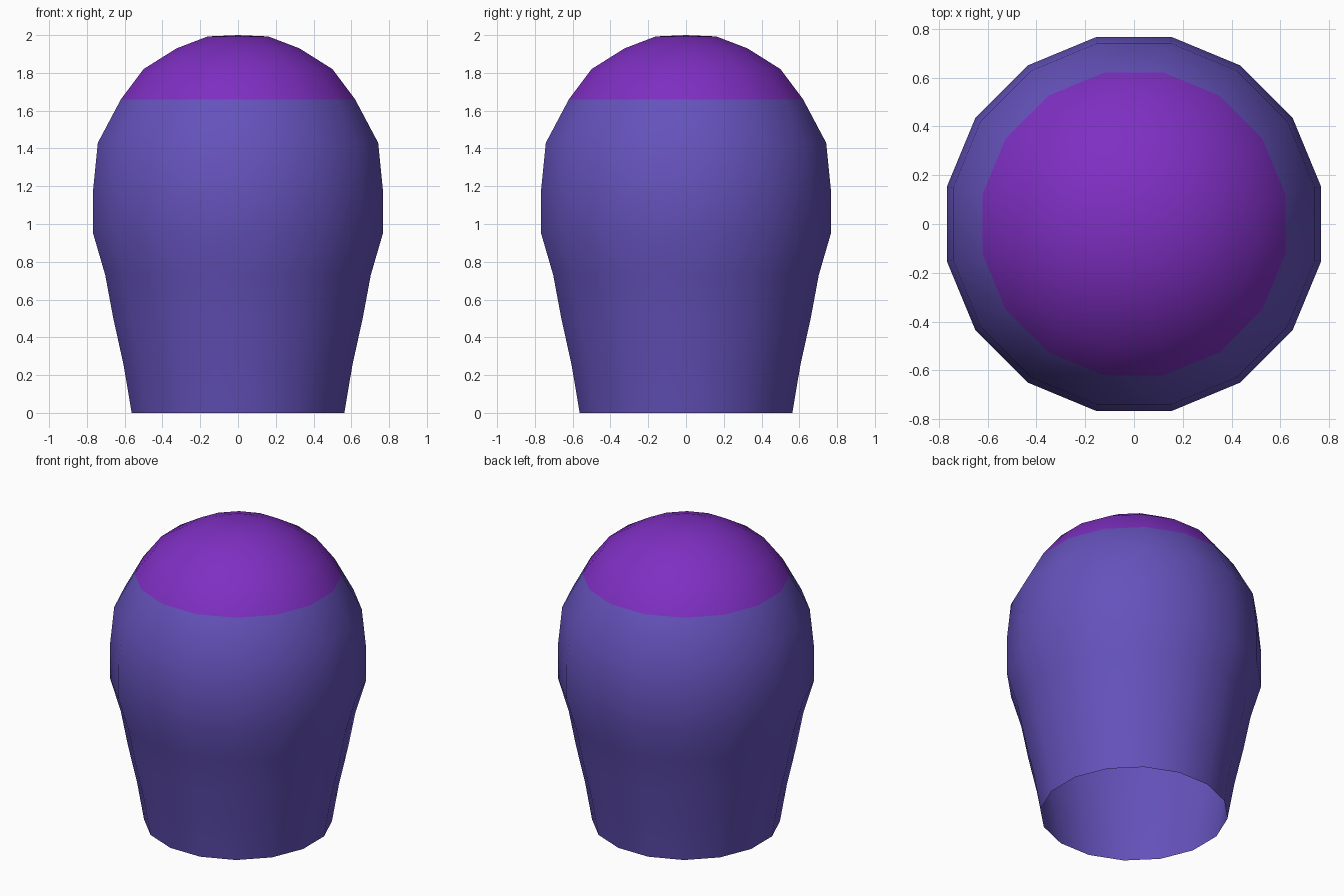
import bpy, bmesh, math

if "Cube" in bpy.data.objects:
    bpy.data.objects.remove(bpy.data.objects["Cube"])

SIDES = 16
CAP_Z = 1.66  # colour border height

# Silhouette half-widths (to the flat of the polygon) and heights
PROFILE = [(0.563, 0), (0.605, 0.25), (0.66, 0.5), (0.703, 0.73), (0.767, 0.95),
           (0.767, 1.18), (0.742, 1.43), (0.62, CAP_Z), (0.50, 1.82),
           (0.325, 1.93), (0.16, 1.993)]


def material(name, rgb):
    m = bpy.data.materials.new(name)
    m.diffuse_color = (*rgb, 1)
    m.use_nodes = True
    m.node_tree.nodes["Principled BSDF"].inputs["Base Color"].default_value = m.diffuse_color
    return m


blue = material("slate blue", (0.13, 0.085, 0.5))
purple = material("purple", (0.21, 0.028, 0.54))

# Domed shell, open at the bottom
bm = bmesh.new()
rings = []
for w, z in PROFILE:
    r = w / math.cos(math.pi / SIDES)
    angles = [(i + 0.5) * math.tau / SIDES for i in range(SIDES)]
    rings.append([bm.verts.new((r * math.cos(a), r * math.sin(a), z)) for a in angles])
pole = bm.verts.new((0, 0, 2))

for lo, hi in zip(rings, rings[1:]):
    for i in range(SIDES):
        j = (i + 1) % SIDES
        bm.faces.new((lo[i], lo[j], hi[j], hi[i]))
for i in range(SIDES):
    bm.faces.new((rings[-1][i], rings[-1][(i + 1) % SIDES], pole))

# Purple crown above the border
for f in bm.faces:
    f.smooth = True
    f.material_index = int(f.calc_center_median().z > CAP_Z)

mesh = bpy.data.meshes.new("domed_shell")
bm.to_mesh(mesh)
bm.free()
mesh.materials.append(blue)
mesh.materials.append(purple)
bpy.context.collection.objects.link(bpy.data.objects.new("domed_shell", mesh))
